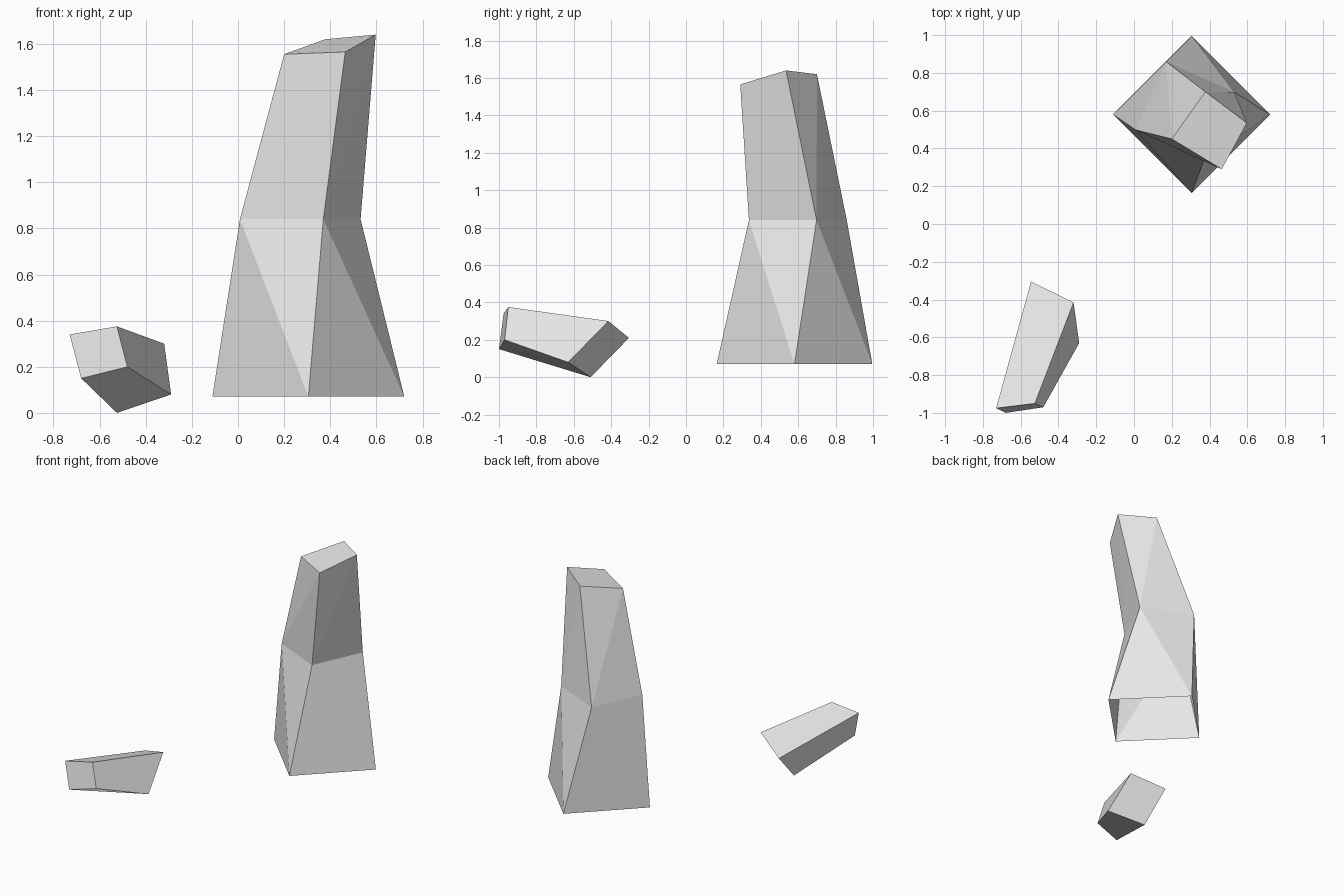
import bpy
import bmesh
from math import cos, sin, pi

cube = bpy.data.objects.get("Cube")
if cube:
    bpy.data.objects.remove(cube, do_unlink=True)

stone = bpy.data.materials.new("pale grey stone")
stone.use_nodes = True
grey = (0.8, 0.8, 0.8, 1)
stone.diffuse_color = grey
stone.node_tree.nodes["Principled BSDF"].inputs["Base Color"].default_value = grey


def loft(name, rings, splits, start_cap):
    """Join four-cornered rings; splits gives the diagonal of each band."""
    bm = bmesh.new()
    loops = [[bm.verts.new(p) for p in ring] for ring in rings]
    for low, high, split in zip(loops, loops[1:], splits):
        for i in range(4):
            j = (i + 1) % 4
            if split == "falling":
                bm.faces.new((low[i], low[j], high[i]))
                bm.faces.new((high[i], low[j], high[j]))
            elif split == "rising":
                bm.faces.new((low[i], low[j], high[j]))
                bm.faces.new((low[i], high[j], high[i]))
            else:
                bm.faces.new((low[i], low[j], high[j], high[i]))
    bm.faces.new(loops[-1])
    if start_cap:
        bm.faces.new(loops[0][::-1])
    bmesh.ops.recalc_face_normals(bm, faces=bm.faces[:])
    mesh = bpy.data.meshes.new(name)
    bm.to_mesh(mesh)
    bm.free()
    mesh.materials.append(stone)
    obj = bpy.data.objects.new(name, mesh)
    bpy.context.collection.objects.link(obj)
    return obj


def square(x, y, z, radius, turn):
    """Level square ring, starting at its -x corner and going round by -y."""
    angles = [pi + turn + k * pi / 2 for k in range(4)]
    return [(x + radius * cos(a), y + radius * sin(a), z) for a in angles]


# Standing stone: square foot, twisted waist, slanted top, open underneath
foot = square(0.305, 0.58, 0.07, 0.416, 0)
waist = square(0.27, 0.598, 0.84, 0.28, 0.365)
crown = [(0.20, 0.45, 1.555), (0.465, 0.29, 1.565),
         (0.597, 0.535, 1.64), (0.378, 0.70, 1.62)]
loft("standing_stone", [foot, waist, crown], ["falling", "rising"], False)

# Fallen stone: tapered block lying tilted on the ground
near_end = [(-0.73, -0.975, 0.34), (-0.68, -1.0, 0.15),
            (-0.48, -0.97, 0.20), (-0.525, -0.95, 0.375)]
far_end = [(-0.545, -0.305, 0.21), (-0.525, -0.51, 0.0),
           (-0.29, -0.63, 0.08), (-0.32, -0.415, 0.30)]
loft("fallen_stone", [near_end, far_end], ["whole"], True)
